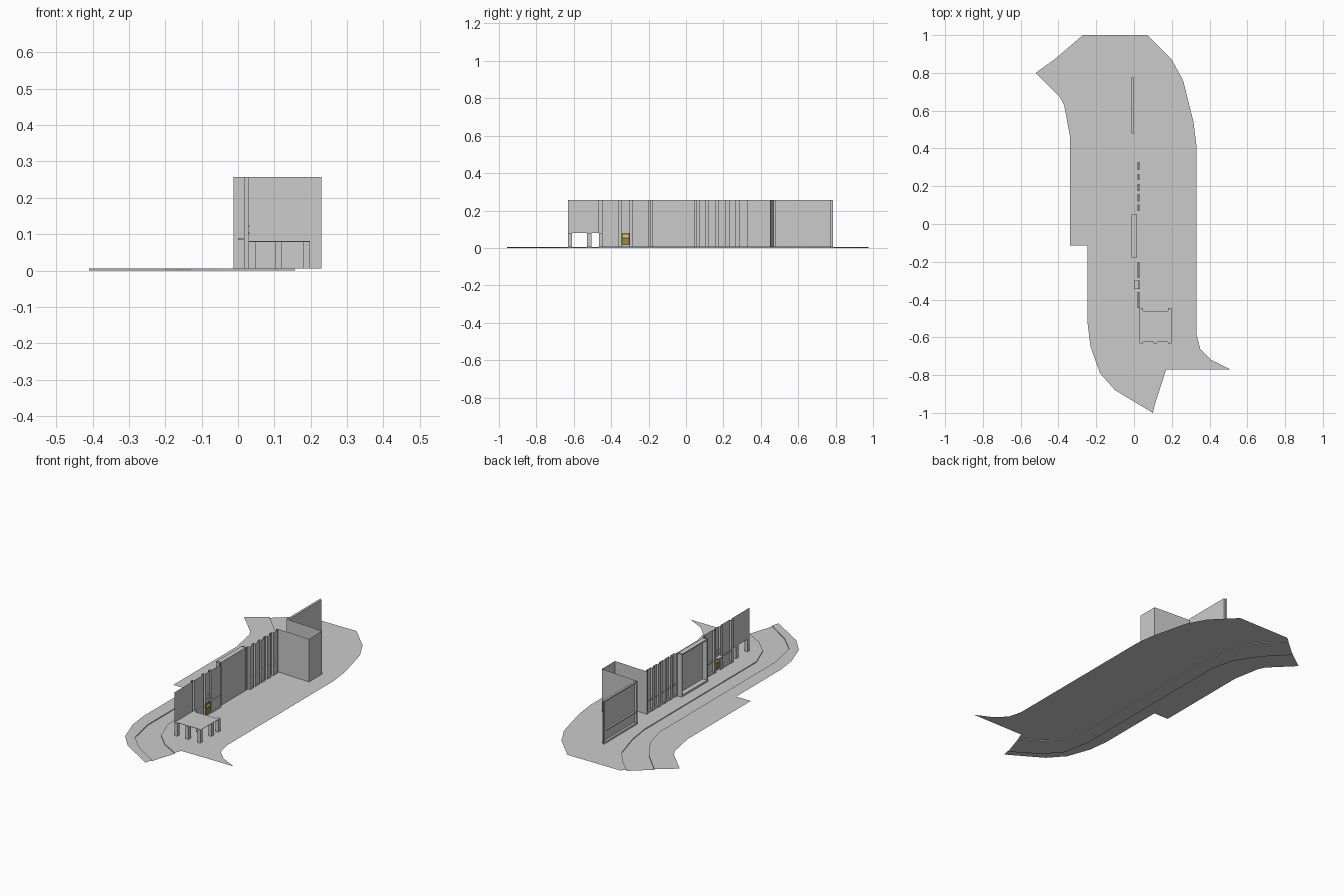
import bpy, bmesh

if "Cube" in bpy.data.objects:
    bpy.data.objects.remove(bpy.data.objects["Cube"])

TOP, PAVE = 0.257, 0.005
FRONT, BACK, PROUD = 0.016, 0.029, -0.013


def finish(name, bm, color=None):
    me = bpy.data.meshes.new(name)
    bm.to_mesh(me)
    bm.free()
    ob = bpy.data.objects.new(name, me)
    bpy.context.collection.objects.link(ob)
    if color:
        mat = bpy.data.materials.new(name + "_colour")
        mat.diffuse_color = color
        mat.use_nodes = True
        mat.node_tree.nodes["Principled BSDF"].inputs["Base Color"].default_value = mat.diffuse_color
        me.materials.append(mat)
    return ob


def sheet(name, pts, z):
    """Flat polygon at height z."""
    bm = bmesh.new()
    bm.faces.new([bm.verts.new((x, y, z)) for x, y in pts])
    bmesh.ops.recalc_face_normals(bm, faces=bm.faces)
    if bm.faces[:][0].normal.z < 0:
        bmesh.ops.reverse_faces(bm, faces=bm.faces[:])
    return finish(name, bm)


def ribbon(name, pts, z0, z1):
    """Upright wall following a plan line."""
    bm = bmesh.new()
    lo = [bm.verts.new((x, y, z0)) for x, y in pts]
    hi = [bm.verts.new((x, y, z1)) for x, y in pts]
    for i in range(len(pts) - 1):
        bm.faces.new((lo[i], hi[i], hi[i + 1], lo[i + 1]))
    bmesh.ops.reverse_faces(bm, faces=bm.faces[:])
    return finish(name, bm)


def box(name, x0, x1, y0, y1, z0, z1, color=None):
    bm = bmesh.new()
    bmesh.ops.create_cube(bm, size=1)
    for v in bm.verts:
        v.co.x = x0 if v.co.x < 0 else x1
        v.co.y = y0 if v.co.y < 0 else y1
        v.co.z = z0 if v.co.z < 0 else z1
    return finish(name, bm, color)


# Ground: two raised pavements with a lower road between two kerb lines
kerb_a = [(-.30, .975), (-.22, .9), (-.15, .81), (-.10, .64), (-.08, .5),
          (-.08, -.54), (-.03, -.67), (.05, -.75), (.157, -.81)]
kerb_b = [(-.41, .88), (-.29, .757), (-.2, .62), (-.165, .48),
          (-.165, -.6), (-.13, -.77), (-.04, -.86), (.11, -.957)]
east = [(.17, -.77), (.51, -.77), (.41, -.72), (.35, -.66), (.33, -.58), (.33, .42),
        (.315, .54), (.26, .76), (.2, .87), (.07, 1), (-.27, 1)]
west = [(.1, -1), (-.1, -.88), (-.18, -.79), (-.23, -.65), (-.245, -.53), (-.245, -.115),
        (-.34, -.115), (-.34, .47), (-.37, .63), (-.39, .67), (-.52, .8)]
sheet("building_pavement", kerb_a + east, PAVE)
sheet("road", kerb_a + kerb_b[::-1], 0)
sheet("far_pavement", kerb_b + west, PAVE)
ribbon("building_kerb", kerb_a, 0, PAVE)
ribbon("far_kerb", kerb_b[::-1], 0, PAVE)

# Facade plan, from the rear end to the front end
north_bays = [(.329, .286), (.265, .233), (.211, .174), (.158, .12), (.104, .07)]
door = (-.3, -.345)
south_bays = [(-.2, -.286), door, (-.36, -.446)]


def recess(a, b, front, back):
    return [(front, a), (back, a), (back, b), (front, b)]


plan = [(PROUD, .785)] + recess(.775, .478, PROUD, 0)
plan += [(PROUD, .468), (.23, .452), (.23, .33), (FRONT, .34)]
for a, b in north_bays:
    plan += recess(a, b, FRONT, BACK)
plan += [(FRONT, .057), (PROUD, .057)] + recess(.049, -.178, PROUD, FRONT)
plan += [(PROUD, -.187), (FRONT, -.187)]
for a, b in south_bays:
    plan += recess(a, b, FRONT, BACK)
plan += [(FRONT, -.465), (BACK, -.465)]
ribbon("facade_wall", plan, PAVE, TOP)

# Sills and cross bars inside the recessed bays
for i, (a, b) in enumerate(north_bays + [south_bays[0], south_bays[2]]):
    box(f"window_bar_{i}", .021, .03, b, a, .072, .08)
    box(f"window_sill_{i}", .019, .03, b, a, PAVE, .015)

# Frames of the two large recessed panels
for n, xb, y0, y1 in (("rear", 0, .478, .775), ("middle", FRONT, -.178, .049)):
    box(n + "_panel_sill", PROUD, xb, y0, y1, PAVE, .016)
    box(n + "_panel_head", PROUD, xb, y0, y1, TOP - .008, TOP)
box("rear_panel_bar", -.011, .001, .478, .775, .074, .083)

# Entrance: door leaf, glazing, transom bars and canopy
box("door_leaf", .024, .032, door[1], door[0], .015, .08, (.16, .11, .03, 1))
box("door_glass", .023, .033, door[1] + .008, door[0] - .008, .055, .073, (.75, .6, .2, 1))
box("door_lower_panel", .023, .033, door[1] + .008, door[0] - .008, .022, .048, (.35, .25, .05, 1))
for i, z in enumerate((.1, .12)):
    box(f"transom_bar_{i}", .022, .031, door[1], door[0], z, z + .004)
box("door_canopy", 0, .024, door[1], door[0], .084, .09)

# Open corner arcade: upper wall, ceiling and columns
ribbon("arcade_upper_wall", [(BACK, -.465), (BACK, -.632)], .08, TOP)
box("arcade_ceiling", BACK, .198, -.625, -.46, .079, .081)
cols_x = [(.029, .048), (.103, .121), (.18, .198)]
cols_y = [(-.632, -.61), (-.53, -.505), (-.465, -.446)]
for i, (x0, x1) in enumerate(cols_x):
    for j, (y0, y1) in enumerate(cols_y):
        if (i, j) != (1, 2):
            box(f"arcade_column_{i}_{j}", x0, x1, y0, y1, PAVE, .08)
